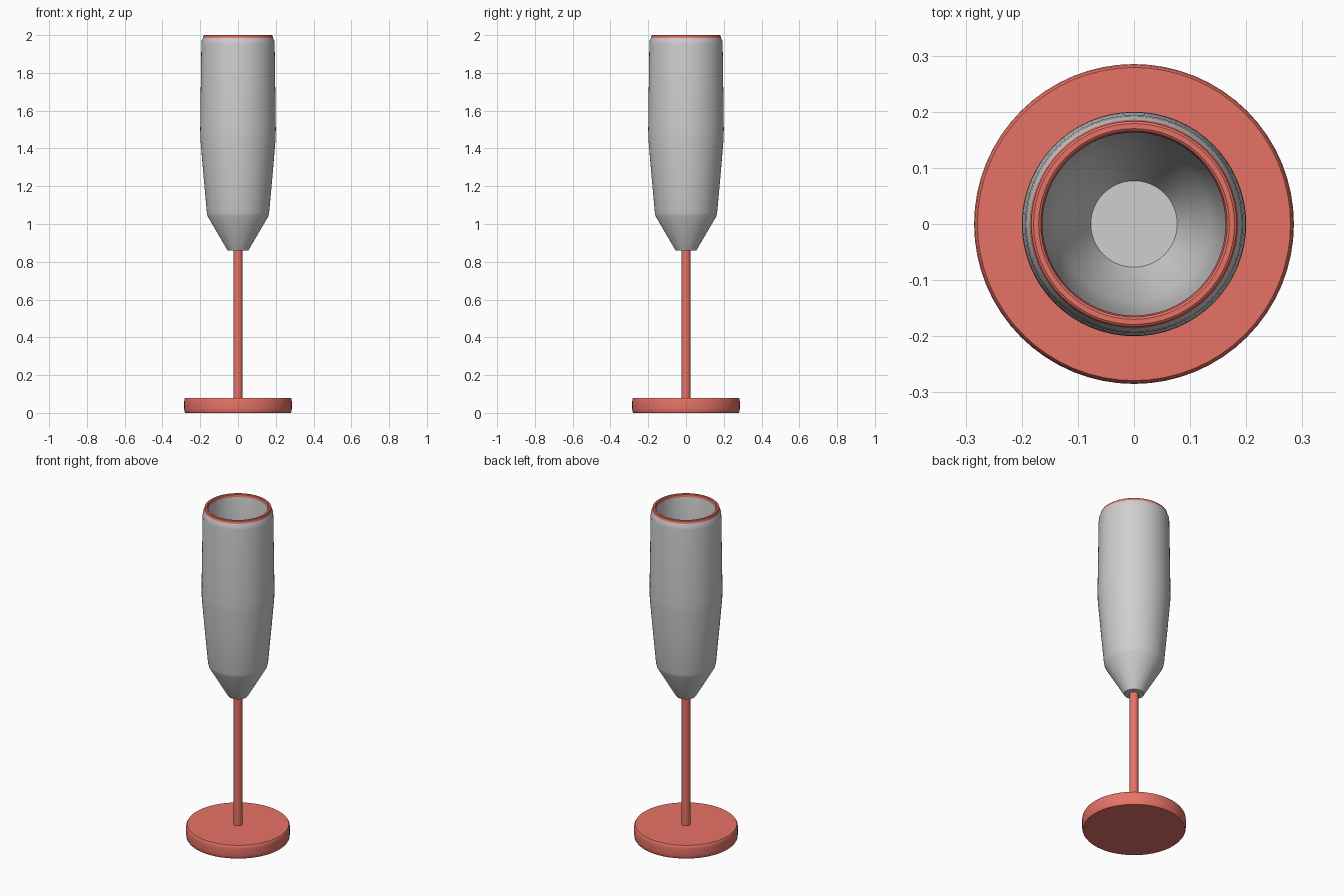
import bpy, bmesh, math

cube = bpy.data.objects.get("Cube")
if cube:
    bpy.data.objects.remove(cube, do_unlink=True)


def material(name, rgb):
    mat = bpy.data.materials.new(name)
    mat.use_nodes = True
    mat.diffuse_color = (*rgb, 1)
    mat.node_tree.nodes["Principled BSDF"].inputs["Base Color"].default_value = (*rgb, 1)
    return mat


coral = material("coral red", (0.80, 0.17, 0.136))
grey = material("light grey", (0.62, 0.62, 0.62))


def lathe(name, profile, mats, steps=64):
    """Revolve (radius, z) points around the z axis."""
    bm = bmesh.new()
    verts = [bm.verts.new((r, 0, z)) for r, z in profile]
    edges = [bm.edges.new(pair) for pair in zip(verts, verts[1:])]
    bmesh.ops.spin(bm, geom=verts + edges, cent=(0, 0, 0), axis=(0, 0, 1),
                   angle=math.tau, steps=steps)
    bmesh.ops.remove_doubles(bm, verts=bm.verts[:], dist=0.0002)
    bmesh.ops.recalc_face_normals(bm, faces=bm.faces[:])
    mesh = bpy.data.meshes.new(name)
    bm.to_mesh(mesh)
    bm.free()
    for mat in mats:
        mesh.materials.append(mat)
    obj = bpy.data.objects.new(name, mesh)
    bpy.context.collection.objects.link(obj)
    bpy.ops.object.select_all(action="DESELECT")
    obj.select_set(True)
    bpy.context.view_layer.objects.active = obj
    bpy.ops.object.shade_smooth_by_angle(angle=math.radians(32))
    return obj


# Thick round foot with slightly eased edges
lathe("foot", [(0, 0), (0.279, 0), (0.283, 0.006), (0.285, 0.02), (0.285, 0.06),
               (0.283, 0.074), (0.279, 0.08), (0, 0.08)], [coral])

# Thin stem
lathe("stem", [(0, 0.07), (0.024, 0.07), (0.024, 0.87), (0, 0.87)], [coral], 32)

# Hollow bowl: up the outside, over the lip, down the inside
bowl = lathe("bowl", [
    (0, 0.86), (0.055, 0.86), (0.16, 1.04), (0.165, 1.06), (0.183, 1.26),
    (0.199, 1.45), (0.2, 1.5), (0.199, 1.6), (0.194, 1.95), (0.192, 1.97),
    (0.186, 1.984), (0.183, 1.997), (0.179, 2.0), (0.17, 2.0), (0.166, 1.997),
    (0.163, 1.984), (0.168, 1.6), (0.17, 1.48), (0.155, 1.26),
    (0.137, 1.06), (0.077, 0.94), (0, 0.94)], [grey, coral])

# Coloured lip
for face in bowl.data.polygons:
    if face.center.z > 1.985:
        face.material_index = 1
